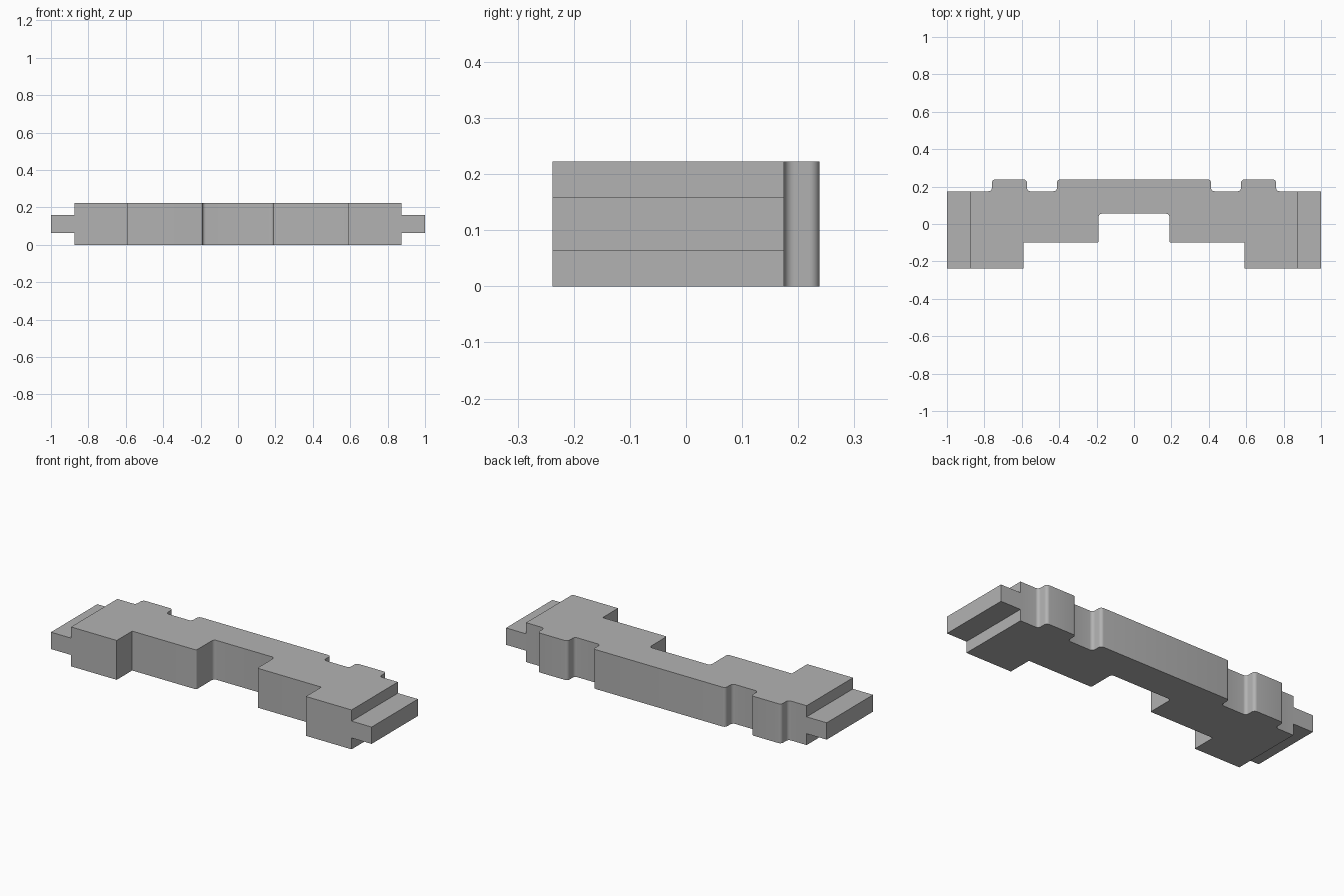
import bpy, bmesh, math
from mathutils import Vector

old = bpy.data.objects.get("Cube")
if old:
    bpy.data.objects.remove(old, do_unlink=True)

HEIGHT = 0.222
END = 0.875
FRONT, BACK, BACK_LOW = -0.238, 0.238, 0.175

grey = bpy.data.materials.new("plain_grey")
grey.use_nodes = True
colour = (0.45, 0.45, 0.45, 1)
grey.diffuse_color = colour
grey.node_tree.nodes["Principled BSDF"].inputs["Base Color"].default_value = colour


def fillet(points, steps=6):
    """Round each corner (x, y, radius) of a closed outline with an arc."""
    result = []
    for i, (x, y, r) in enumerate(points):
        corner = Vector((x, y))
        if r == 0:
            result.append(corner)
            continue
        u = (Vector(points[i - 1][:2]) - corner).normalized()
        v = (Vector(points[(i + 1) % len(points)][:2]) - corner).normalized()
        centre = corner + (u + v) * r
        for k in range(steps + 1):
            a = k / steps * math.pi / 2
            result.append(centre - v * r * math.cos(a) - u * r * math.sin(a))
    return result


def prism(name, outline, z0, z1):
    """Extrude a flat outline upward into a solid."""
    bm = bmesh.new()
    face = bm.faces.new([bm.verts.new((p[0], p[1], z0)) for p in outline])
    top = bmesh.ops.extrude_face_region(bm, geom=[face])["geom"]
    bmesh.ops.translate(bm, vec=(0, 0, z1 - z0),
                        verts=[g for g in top if isinstance(g, bmesh.types.BMVert)])
    bmesh.ops.recalc_face_normals(bm, faces=bm.faces)
    mesh = bpy.data.meshes.new(name)
    bm.to_mesh(mesh)
    bm.free()
    mesh.materials.append(grey)
    obj = bpy.data.objects.new(name, mesh)
    bpy.context.collection.objects.link(obj)
    bpy.ops.object.select_all(action="DESELECT")
    obj.select_set(True)
    bpy.context.view_layer.objects.active = obj
    bpy.ops.object.shade_smooth_by_angle(angle=math.radians(30))
    return obj


# Main bar: one half of the outline, from the back middle round to the front notch
R = 0.018
half = [
    (0.412, BACK, R), (0.412, BACK_LOW, R),
    (0.572, BACK_LOW, R), (0.572, BACK, R),
    (0.76, BACK, R), (0.76, BACK_LOW, R),
    (END, BACK_LOW, 0), (END, FRONT, 0),
    (0.59, FRONT, 0), (0.59, -0.10, 0),
    (0.19, -0.10, 0.008), (0.19, 0.055, R),
]
mirrored = [(-x, y, r) for x, y, r in reversed(half)]
prism("main_bar", fillet(half + mirrored), 0, HEIGHT)

# Thin end tongues
for side, name in ((1, "left_end_tongue"), (-1, "right_end_tongue")):
    prism(name, [(side * x, y) for x, y in
                 ((END, FRONT), (1, FRONT), (1, BACK_LOW), (END, BACK_LOW))],
          0.064, 0.159)
